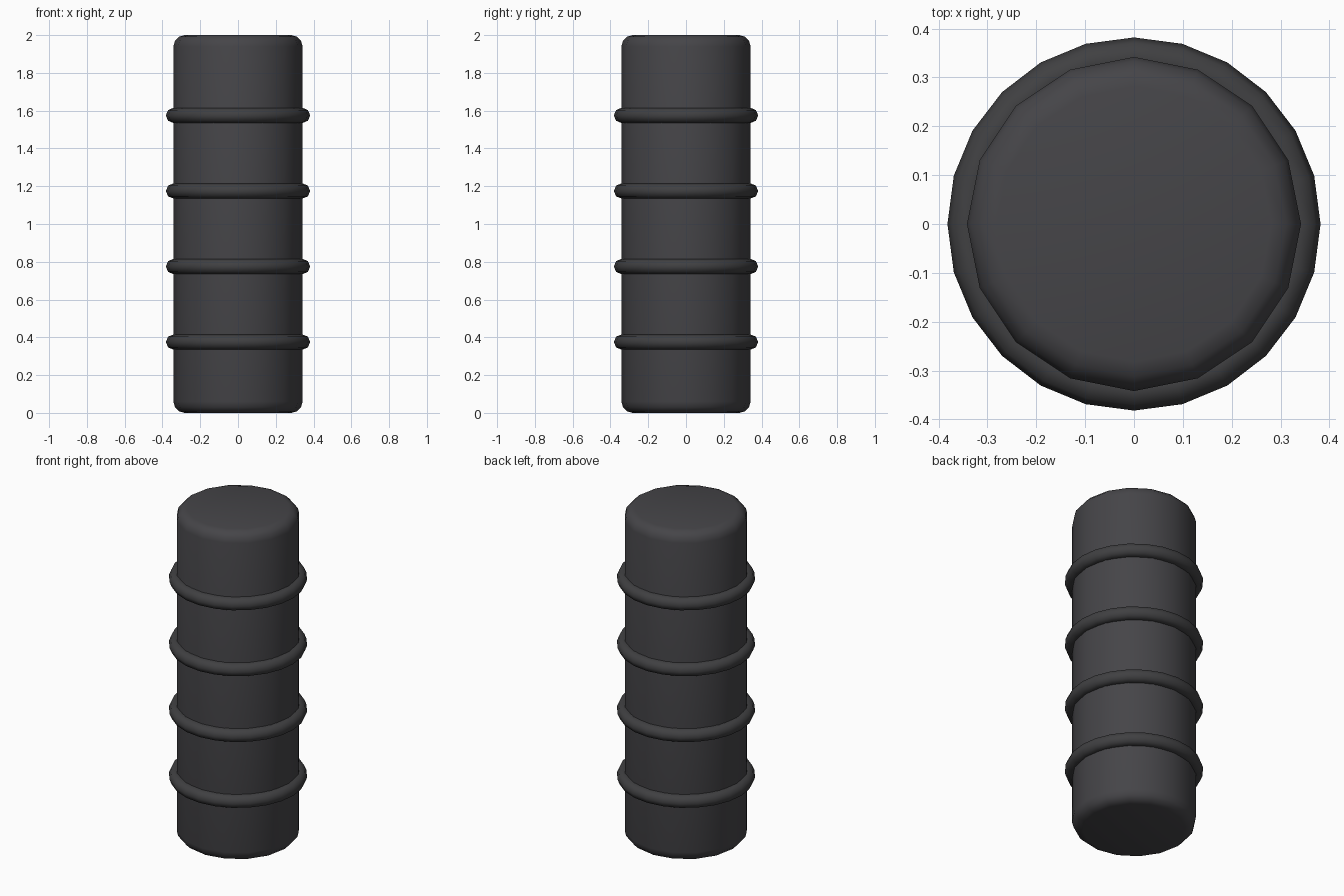
import bpy
import bmesh
from math import cos, sin, pi

cube = bpy.data.objects.get("Cube")
if cube:
    bpy.data.objects.remove(cube)


def make_material(name, color):
    mat = bpy.data.materials.new(name)
    mat.use_nodes = True
    mat.diffuse_color = color
    mat.node_tree.nodes["Principled BSDF"].inputs["Base Color"].default_value = color
    return mat


body_mat = make_material("dark grey rubber", (0.06, 0.059, 0.065, 1))
ring_mat = make_material("darker grey rubber", (0.051, 0.051, 0.054, 1))

HEIGHT = 2.0
RADIUS = 0.342
ROUND = 0.06
STEPS = 3

# Grip body: a 16-sided lathe with rounded ends
arc = [(i * pi / 2) / STEPS for i in range(STEPS + 1)]
lower = [(RADIUS - ROUND + ROUND * sin(a), ROUND - ROUND * cos(a)) for a in arc]
profile = lower + [(r, HEIGHT - z) for r, z in reversed(lower)]

SIDES = 16
bm = bmesh.new()
loops = [[bm.verts.new((r * cos(2 * pi * k / SIDES), r * sin(2 * pi * k / SIDES), z))
          for k in range(SIDES)] for r, z in profile]
for low, high in zip(loops, loops[1:]):
    for k in range(SIDES):
        n = (k + 1) % SIDES
        bm.faces.new((low[k], low[n], high[n], high[k]))
bm.faces.new(list(reversed(loops[0])))
bm.faces.new(loops[-1])
for face in bm.faces:
    face.smooth = True
mesh = bpy.data.meshes.new("grip_body")
bm.to_mesh(mesh)
bm.free()
mesh.materials.append(body_mat)
body = bpy.data.objects.new("grip_body", mesh)
bpy.context.collection.objects.link(body)

# Four raised rings, evenly spaced
for i in range(4):
    bpy.ops.mesh.primitive_torus_add(
        major_segments=24, minor_segments=8, major_radius=RADIUS,
        minor_radius=0.04, location=(0, 0, 0.375 + 0.4 * i))
    ring = bpy.context.object
    ring.name = f"grip_ring_{i + 1}"
    ring.data.materials.append(ring_mat)
    bpy.ops.object.shade_smooth()
